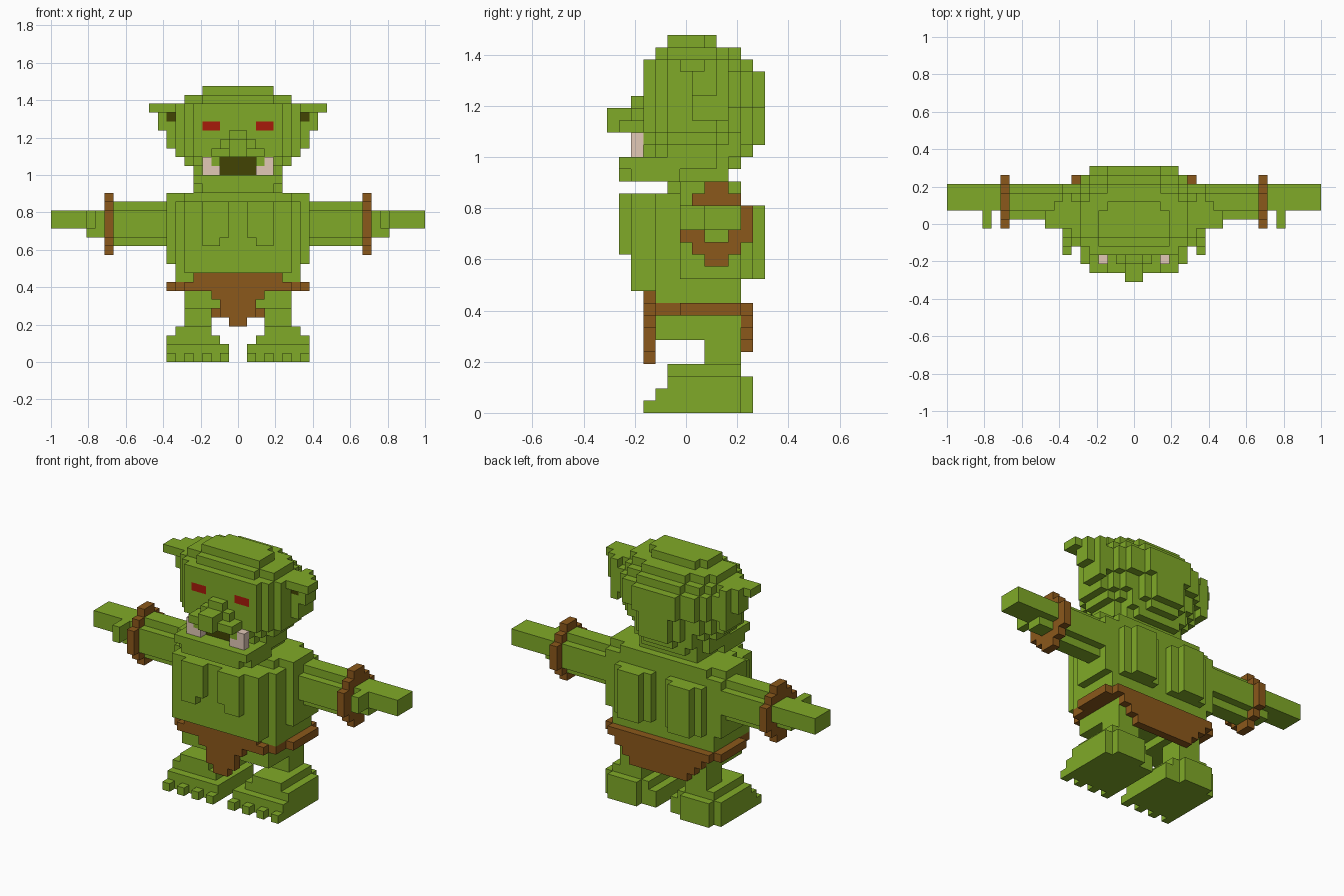
import bpy
import bmesh
from mathutils import Vector

if "Cube" in bpy.data.objects:
    bpy.data.objects.remove(bpy.data.objects["Cube"], do_unlink=True)

CELL = 2 / 42      # edge of one building cube
HALF_DEPTH = 6.5   # cubes from the front edge to the middle


def make_material(name, red, green, blue):
    material = bpy.data.materials.new(name)
    material.use_nodes = True
    colour = (red, green, blue, 1)
    material.diffuse_color = colour
    material.node_tree.nodes["Principled BSDF"].inputs["Base Color"].default_value = colour
    return material


skin = make_material("green_skin", .216, .4, .021)
leather = make_material("brown_leather", .26, .098, .011)
eye_red = make_material("red_eye", .39, .011, .003)
ivory = make_material("pale_tusk", .76, .58, .47)
shadow_green = make_material("dark_olive", .054, .056, .001)

grid = {}        # cube position -> part name
materials = {}   # part name -> material


def block(part, material, x, y, z, paired=False):
    """Fill a mirrored block of cubes; x is the range on the left half."""
    for i in range(*x):
        for j in range(*y):
            for k in range(*z):
                for side, column in (("left_", i), ("right_", -1 - i)):
                    name = side + part if paired else part
                    materials[name] = material
                    grid[column, j, k] = name


def rounded(part, material, width, y, z):
    """Fill layers with a rounded outline, flatter in front than behind."""
    middle, half = (y[0] + y[1]) / 2, (y[1] - y[0]) / 2
    for row in range(*y):
        offset = (row + .5 - middle) / half
        power = 3 if offset < 0 else 2
        reach = round(width * (1 - abs(offset) ** power) ** (1 / power))
        block(part, material, (0, reach), (row, row + 1), z)


def build_part(name, material):
    """Make one object from the exposed cube faces of a part."""
    bm = bmesh.new()
    for cube in [c for c, owner in grid.items() if owner == name]:
        base = Vector(cube)
        for axis in range(3):
            for step in (0, 1):
                normal = Vector((0, 0, 0))
                normal[axis] = 1 if step else -1
                if tuple(int(v) for v in base + normal) in grid:
                    continue
                u, v = Vector((0, 0, 0)), Vector((0, 0, 0))
                u[(axis + 1) % 3] = 1
                v[(axis + 2) % 3] = 1
                start = base + normal if step else base.copy()
                corners = [start, start + u, start + u + v, start + v]
                if not step:
                    corners.reverse()
                bm.faces.new([bm.verts.new((c - Vector((0, HALF_DEPTH, 0))) * CELL)
                              for c in corners])
    bmesh.ops.remove_doubles(bm, verts=bm.verts, dist=CELL / 100)
    mesh = bpy.data.meshes.new(name)
    bm.to_mesh(mesh)
    bm.free()
    mesh.materials.append(material)
    bpy.context.collection.objects.link(bpy.data.objects.new(name, mesh))


# Feet, with toes on every second cube and a rounded heel
block("foot", skin, (1, 8), (4, 11), (0, 2), True)
block("foot", skin, (2, 8), (5, 11), (2, 3), True)
block("foot", skin, (3, 7), (5, 11), (3, 4), True)
block("foot", skin, (3, 7), (11, 12), (0, 3), True)
for toe in range(1, 8, 2):
    block("foot", skin, (toe, toe + 1), (3, 4), (0, 1), True)

# Legs and hips
block("leg", skin, (3, 6), (8, 11), (4, 6), True)
block("leg", skin, (2, 6), (4, 11), (6, 8), True)
block("hips", skin, (0, 2), (5, 11), (7, 8))
block("hips", skin, (0, 7), (4, 11), (8, 10))

# Torso in stepped layers from belly to back
block("torso", skin, (0, 6), (2, 4), (10, 18))
block("torso", skin, (0, 7), (4, 11), (10, 18))
block("torso", skin, (0, 8), (6, 11), (11, 18))
block("torso", skin, (0, 8), (6, 10), (18, 19))
block("torso", skin, (0, 6), (5, 11), (18, 19))
block("chest_plates", skin, (1, 4), (1, 2), (14, 18))
block("chest_plates", skin, (2, 4), (1, 2), (13, 14))
block("back_plates", skin, (1, 6), (11, 12), (11, 17))
block("back_plates", skin, (2, 5), (12, 13), (11, 17))

# Belt and tapering loincloth
block("belt", leather, (0, 8), (6, 11), (8, 9))
block("belt", leather, (0, 7), (4, 12), (8, 9))
block("belt", leather, (0, 6), (3, 4), (8, 9))
block("front_cloth", leather, (0, 5), (3, 4), (9, 10))
for height, width in ((7, 3), (6, 2), (5, 2), (4, 1)):
    block("front_cloth", leather, (0, width), (3, 4), (height, height + 1))
for height in (5, 6, 7):
    block("back_cloth", leather, (0, height - 1), (11, 12), (height, height + 1))

# Arms, hands and wrist rings
block("arm", skin, (8, 14), (8, 10), (13, 18), True)
block("arm", skin, (8, 14), (7, 11), (14, 17), True)
block("hand", skin, (15, 21), (8, 11), (15, 17), True)
block("hand", skin, (15, 17), (8, 10), (14, 15), True)
block("hand", skin, (16, 17), (6, 8), (15, 17), True)
for inset in range(3):
    block("wrist_ring", leather, (14, 15), (6 + inset, 12 - inset),
          (14 - inset, 17 + inset), True)

# Neck and rounded skull, narrowing towards the nape and the crown
block("neck", skin, (0, 4), (6, 10), (19, 20))
rounded("head", skin, 5, (4, 11), (20, 21))
rounded("head", skin, 5, (3, 12), (21, 22))
rounded("head", skin, 6, (3, 12), (22, 23))
rounded("head", skin, 7, (3, 12), (23, 25))
rounded("head", skin, 7, (3, 13), (25, 28))
rounded("head", skin, 7, (3, 12), (28, 29))
rounded("head", skin, 6, (4, 11), (29, 30))
block("head", skin, (0, 4), (5, 8), (30, 31))
block("head", skin, (0, 3), (8, 9), (30, 31))
block("nape", skin, (0, 2), (12, 13), (22, 25))

# Ears flare outward towards the top
block("ear", skin, (7, 8), (7, 10), (24, 29), True)
block("ear", skin, (8, 9), (7, 9), (26, 29), True)
block("ear", skin, (7, 10), (6, 8), (28, 29), True)
block("ear_hole", shadow_green, (7, 8), (7, 8), (27, 28), True)

# Face: jaw, lip, nose, mouth, tusks and eyes
block("jaw", skin, (0, 5), (2, 6), (19, 21))
block("jaw", skin, (0, 5), (1, 2), (20, 21))
block("jaw", skin, (0, 4), (1, 2), (19, 20))
block("lip", skin, (0, 3), (1, 3), (23, 24))
block("lip", skin, (2, 3), (2, 3), (22, 23))
block("nose", skin, (0, 1), (0, 3), (23, 25))
block("nose", skin, (0, 1), (2, 3), (25, 26))
block("nose", skin, (0, 2), (2, 3), (24, 25))
block("mouth", shadow_green, (0, 2), (3, 4), (21, 23))
block("tusk", ivory, (2, 4), (2, 3), (21, 22), True)
block("tusk", ivory, (3, 4), (2, 3), (22, 23), True)
block("eye", eye_red, (2, 4), (3, 4), (26, 27), True)

for part_name, part_material in materials.items():
    build_part(part_name, part_material)
